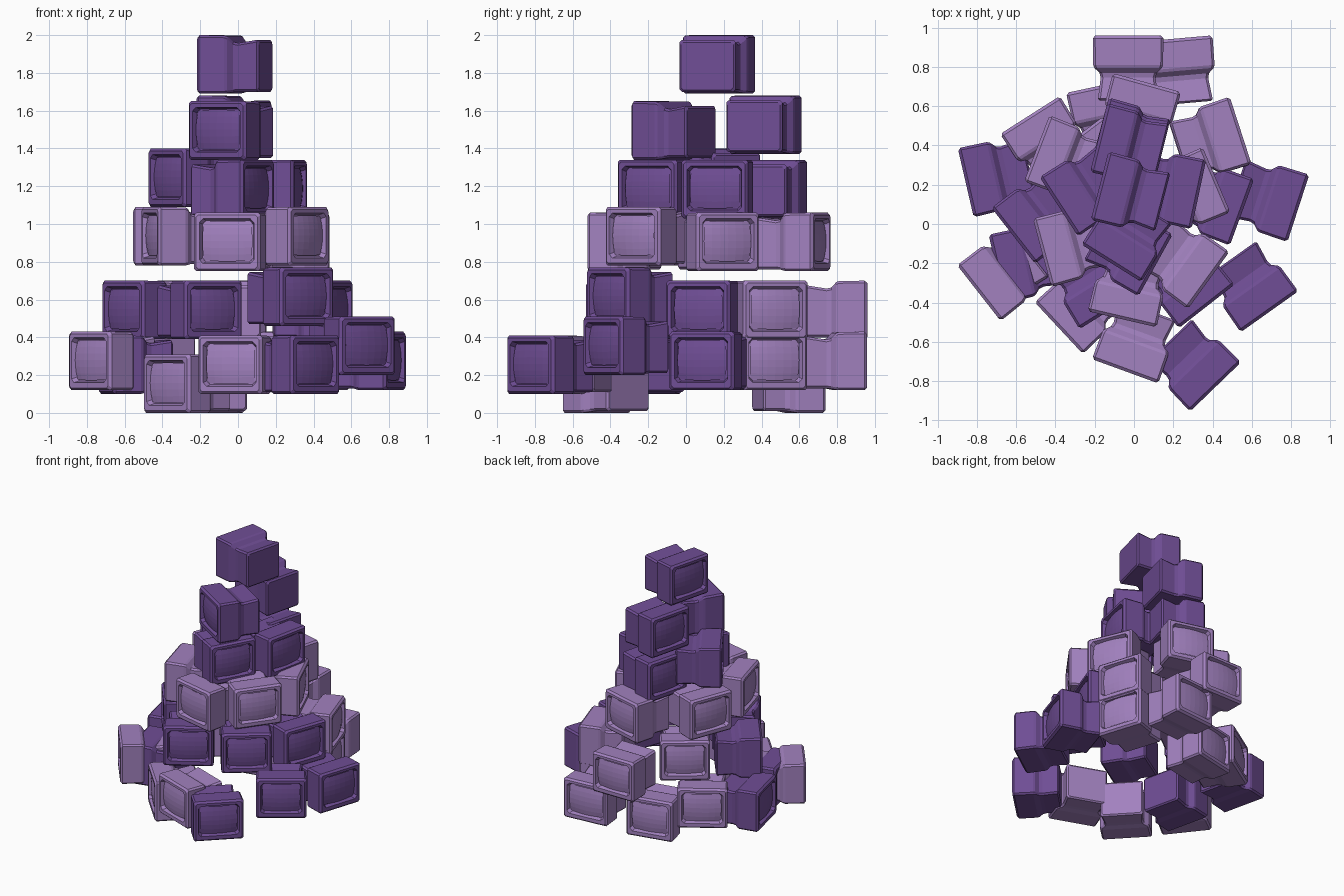
import bpy, bmesh, math

def material(name, rgb):
    m = bpy.data.materials.new(name)
    m.diffuse_color = (*rgb, 1)
    return m

DARK = material("dark_purple", (0.16, 0.075, 0.30))
LIGHT = material("light_purple", (0.36, 0.22, 0.52))

# Cabinet cross-sections: depth behind front, half width, bottom, top, corner chamfer
SECTIONS = [
    (0.332, 0.143, 0.020, 0.272, 0.012),
    (0.322, 0.153, 0.010, 0.285, 0.012),
    (0.215, 0.140, 0.010, 0.268, 0.012),
    (0.190, 0.146, 0.008, 0.274, 0.012),
    (0.165, 0.172, 0.003, 0.302, 0.012),
    (0.150, 0.178, 0.000, 0.308, 0.012),
    (0.015, 0.180, 0.000, 0.310, 0.012),
    (0.000, 0.167, 0.013, 0.297, 0.012),
    (0.000, 0.148, 0.040, 0.278, 0.020),
    (0.030, 0.138, 0.050, 0.268, 0.020),
]

def ring(bm, d, w, z0, z1, c):
    pts = [(-w + c, z0), (w - c, z0), (w, z0 + c), (w, z1 - c),
           (w - c, z1), (-w + c, z1), (-w, z1 - c), (-w, z0 + c)]
    return [bm.verts.new((x, d, z)) for x, z in pts]

def television_mesh(name, mat):
    bm = bmesh.new()
    # lofted cabinet with waist, bezel and recess
    rings = [ring(bm, *s) for s in SECTIONS]
    for a, b in zip(rings, rings[1:]):
        for i in range(8):
            j = (i + 1) % 8
            bm.faces.new((a[i], a[j], b[j], b[i]))
    bm.faces.new(rings[0])
    bm.faces.new(rings[-1])
    bmesh.ops.recalc_face_normals(bm, faces=bm.faces)
    # bulging screen
    nx, nz, w, h = 6, 6, 0.136, 0.107
    grid = []
    for k in range(nz + 1):
        v = 2 * k / nz - 1
        row = []
        for i in range(nx + 1):
            u = 2 * i / nx - 1
            row.append(bm.verts.new((u * w * (1 - 0.05 * v * v), 0.003 + 0.012 * (u * u + v * v),
                                     0.159 + v * h * (1 - 0.05 * u * u))))
        grid.append(row)
    for k in range(nz):
        for i in range(nx):
            bm.faces.new((grid[k][i], grid[k][i + 1], grid[k + 1][i + 1], grid[k + 1][i]))
    me = bpy.data.meshes.new(name)
    bm.to_mesh(me)
    bm.free()
    me.materials.append(mat)
    return me

MESH = {"D": television_mesh("dark_television", DARK),
        "L": television_mesh("light_television", LIGHT)}

def stack(tier, sets):
    # each set: shade, front-centre x, y, base z, direction the screen faces (degrees)
    for n, (shade, x, y, z, az) in enumerate(sets):
        ob = bpy.data.objects.new(f"television_{tier}_{n + 1}", MESH[shade])
        ob.location = (x, y, z)
        ob.rotation_euler.z = math.radians(az + 90)
        bpy.context.collection.objects.link(ob)

stack("bottom", [
    ("L", 0.220, 0.945, 0.12, 95),
    ("L", 0.540, 0.475, 0.12, 18),
    ("D", 0.837, 0.080, 0.12, -18),
    ("D", 0.690, -0.447, 0.20, -54.6),
    ("D", 0.415, -0.830, 0.10, -46),
    ("L", -0.045, -0.750, 0.10, -110),
    ("L", -0.383, -0.530, 0.00, 223),
    ("L", -0.790, -0.352, 0.12, 218),
    ("D", -0.700, -0.230, 0.10, 193),
    ("D", -0.857, 0.210, 0.12, 193),
    ("L", -0.530, 0.555, 0.12, 122.5),
    ("L", -0.170, 0.705, 0.00, 102),
])
stack("second", [
    ("L", -0.030, 0.960, 0.39, 90),
    ("L", 0.543, 0.477, 0.39, 18),
    ("D", 0.550, 0.060, 0.39, -20),
    ("D", 0.370, -0.420, 0.46, -52),
    ("D", -0.125, -0.440, 0.39, -58),
    ("D", -0.615, -0.060, 0.39, 218),
    ("L", -0.300, 0.440, 0.39, 127),
])
stack("third", [
    ("L", 0.066, 0.720, 0.75, 74.5),
    ("L", 0.420, 0.225, 0.75, 23),
    ("L", 0.380, -0.287, 0.78, -36),
    ("L", -0.060, -0.485, 0.75, -103),
    ("L", -0.468, -0.147, 0.78, 195),
    ("L", -0.495, 0.385, 0.78, 159),
])
stack("fourth", [
    ("D", 0.110, -0.210, 1.03, -29),
    ("D", 0.330, 0.150, 1.03, -12),
    ("D", -0.175, 0.470, 1.03, 165),
    ("D", -0.383, 0.088, 1.09, 213),
])
stack("top", [
    ("D", -0.115, -0.200, 1.34, 238),
    ("D", -0.180, 0.440, 1.37, 166),
    ("D", -0.175, 0.195, 1.69, 165.5),
])
